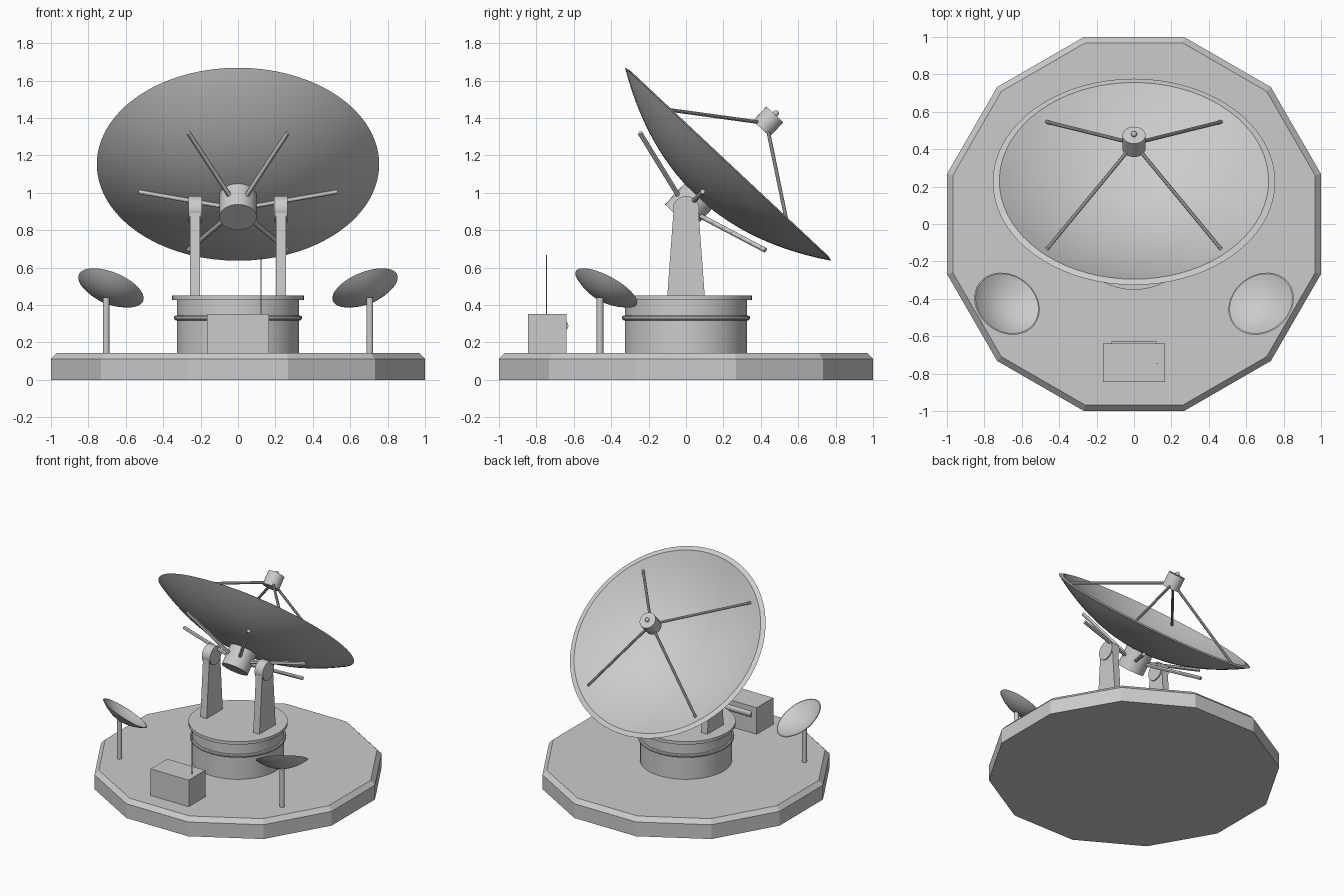
import bpy, bmesh, math
from mathutils import Matrix, Vector

cube = bpy.data.objects.get("Cube")
if cube:
    bpy.data.objects.remove(cube, do_unlink=True)

GREY = bpy.data.materials.new("light_grey")
GREY.use_nodes = True
GREY.diffuse_color = (0.6, 0.6, 0.6, 1)
GREY.node_tree.nodes["Principled BSDF"].inputs["Base Color"].default_value = (0.6, 0.6, 0.6, 1)


def finish(name, bm, matrix=Matrix(), smooth=True):
    """Turn a bmesh into a named object, placed by a matrix."""
    bmesh.ops.recalc_face_normals(bm, faces=bm.faces)
    mesh = bpy.data.meshes.new(name)
    bm.to_mesh(mesh)
    bm.free()
    mesh.materials.append(GREY)
    obj = bpy.data.objects.new(name, mesh)
    bpy.context.collection.objects.link(obj)
    obj.matrix_world = matrix
    if smooth:
        bpy.ops.object.select_all(action='DESELECT')
        obj.select_set(True)
        bpy.context.view_layer.objects.active = obj
        bpy.ops.object.shade_smooth_by_angle(angle=math.radians(30))
    return obj


def lathe(name, profile, segments, matrix=Matrix(), smooth=True):
    """Spin a (radius, height) profile round the local z axis."""
    bm = bmesh.new()
    verts = [bm.verts.new((r, 0, z)) for r, z in profile]
    edges = [bm.edges.new(pair) for pair in zip(verts, verts[1:])]
    bmesh.ops.spin(bm, geom=verts + edges, axis=(0, 0, 1), cent=(0, 0, 0),
                   angle=math.tau, steps=segments, use_duplicate=False)
    bmesh.ops.remove_doubles(bm, verts=bm.verts, dist=0.0002)
    return finish(name, bm, matrix, smooth)


def rod(name, start, end, radius, segments=12, matrix=Matrix()):
    """Cylinder between two points."""
    a, b = Vector(start), Vector(end)
    turn = (b - a).to_track_quat('Z', 'Y').to_matrix().to_4x4()
    bm = bmesh.new()
    bmesh.ops.create_cone(bm, cap_ends=True, segments=segments, radius1=radius,
                          radius2=radius, depth=(b - a).length,
                          matrix=Matrix.Translation((a + b) / 2) @ turn)
    return finish(name, bm, matrix)


def box(name, low, high, top_scale=1.0):
    """Box between two corners, optionally tapered in y at the top."""
    low, high = Vector(low), Vector(high)
    size, mid = high - low, (low + high) / 2
    bm = bmesh.new()
    bmesh.ops.create_cube(bm, size=1)
    for v in bm.verts:
        if v.co.z > 0:
            v.co.y *= top_scale
        v.co = mid + Vector(c * s for c, s in zip(v.co, size))
    return finish(name, bm, smooth=False)


def bowl(name, radius, vertex, rim, thick, lip, rise, segments, matrix):
    """Parabolic reflector shell with a narrow lip."""
    steps = 14
    inner = radius - lip
    back = [(radius * i / steps, vertex + (rim - vertex) * (i / steps) ** 2)
            for i in range(steps + 1)]
    floor = vertex + thick
    front = [(inner * i / steps, floor + (rim + rise - floor) * (i / steps) ** 2)
             for i in range(steps, -1, -1)]
    return lathe(name, back + front, segments, matrix)


# Twelve-sided platform with chamfered top edge
GROUND = 0.145
lathe("platform", [(0, 0), (1.035, 0), (1.035, 0.112), (1.003, GROUND), (0, GROUND)],
      12, Matrix.Rotation(math.radians(15), 4, 'Z'), smooth=False)

# Round pedestal with top plate and raised band
lathe("pedestal", [(0, GROUND), (0.327, GROUND), (0.327, 0.428), (0.352, 0.428),
                   (0.352, 0.452), (0, 0.452)], 48)
bm = bmesh.new()
band = [(0.33 + 0.013 * math.cos(a), 0.331 + 0.013 * math.sin(a))
        for a in (math.tau * i / 10 for i in range(11))]
bm.free()
lathe("pedestal_band", band, 48)

# Fork arms with round bearings
PIVOT = Vector((0, 0, 0.912))
for side, label in ((1, "left"), (-1, "right")):
    xs = sorted((side * 0.202, side * 0.256))
    box(f"{label}_fork_arm", (xs[0], -0.1, 0.45), (xs[1], 0.1, 0.915), 0.66)
    rod(f"{label}_bearing", (side * 0.193, 0, PIVOT.z), (side * 0.264, 0, PIVOT.z), 0.071, 32)

# Main reflector assembly, built along its own axis from the pivot
TILT = Matrix.Translation(PIVOT) @ Matrix.Rotation(math.radians(-43.1), 4, 'X')
bowl("main_reflector", 0.755, 0.09, 0.33, 0.02, 0.035, 0.008, 72, TILT)
rod("rear_hub", (0, 0, -0.058), (0, 0, 0.1), 0.1, 32, TILT)
for i in range(6):
    c, s = math.cos(i * math.tau / 6), math.sin(i * math.tau / 6)
    rod(f"rear_rib_{i + 1}", (0.05 * c, 0.05 * s, 0.016), (0.53 * c, 0.53 * s, 0.13),
        0.013, 12, TILT)

# Feed horn on four struts
rod("feed_horn", (0, 0, 0.59), (0, 0, 0.695), 0.062, 24, TILT)
bm = bmesh.new()
bmesh.ops.create_uvsphere(bm, u_segments=16, v_segments=10, radius=0.016)
finish("feed_tip", bm, TILT @ Matrix.Translation((0, 0, 0.703)))
for i, (sx, sy) in enumerate(((1, 1), (-1, 1), (-1, -1), (1, -1))):
    rod(f"feed_strut_{i + 1}", (0, 0, 0.63), (0.467 * sx, 0.467 * sy, 0.3), 0.01, 10, TILT)

# Two small dishes on posts, turned inward and back
for side, label in ((1, "left"), (-1, "right")):
    rod(f"{label}_small_post", (side * 0.705, -0.46, GROUND), (side * 0.705, -0.46, 0.44),
        0.018, 16)
    aim = Vector((-side * 0.339, 0.45, 0.826)).to_track_quat('Z', 'Y').to_matrix().to_4x4()
    bowl(f"{label}_small_dish", 0.186, 0.01, 0.075, 0.006, 0.007, 0.001, 40,
         Matrix.Translation((side * 0.705, -0.46, 0.43)) @ aim)

# Equipment cabinet with whip antenna and rear roll
box("cabinet", (-0.165, -0.845, GROUND), (0.165, -0.64, 0.353))
rod("cabinet_roll", (-0.12, -0.66, 0.29), (0.12, -0.66, 0.29), 0.031, 20)
rod("whip_antenna", (0.123, -0.745, 0.34), (0.123, -0.745, 0.668), 0.003, 8)
